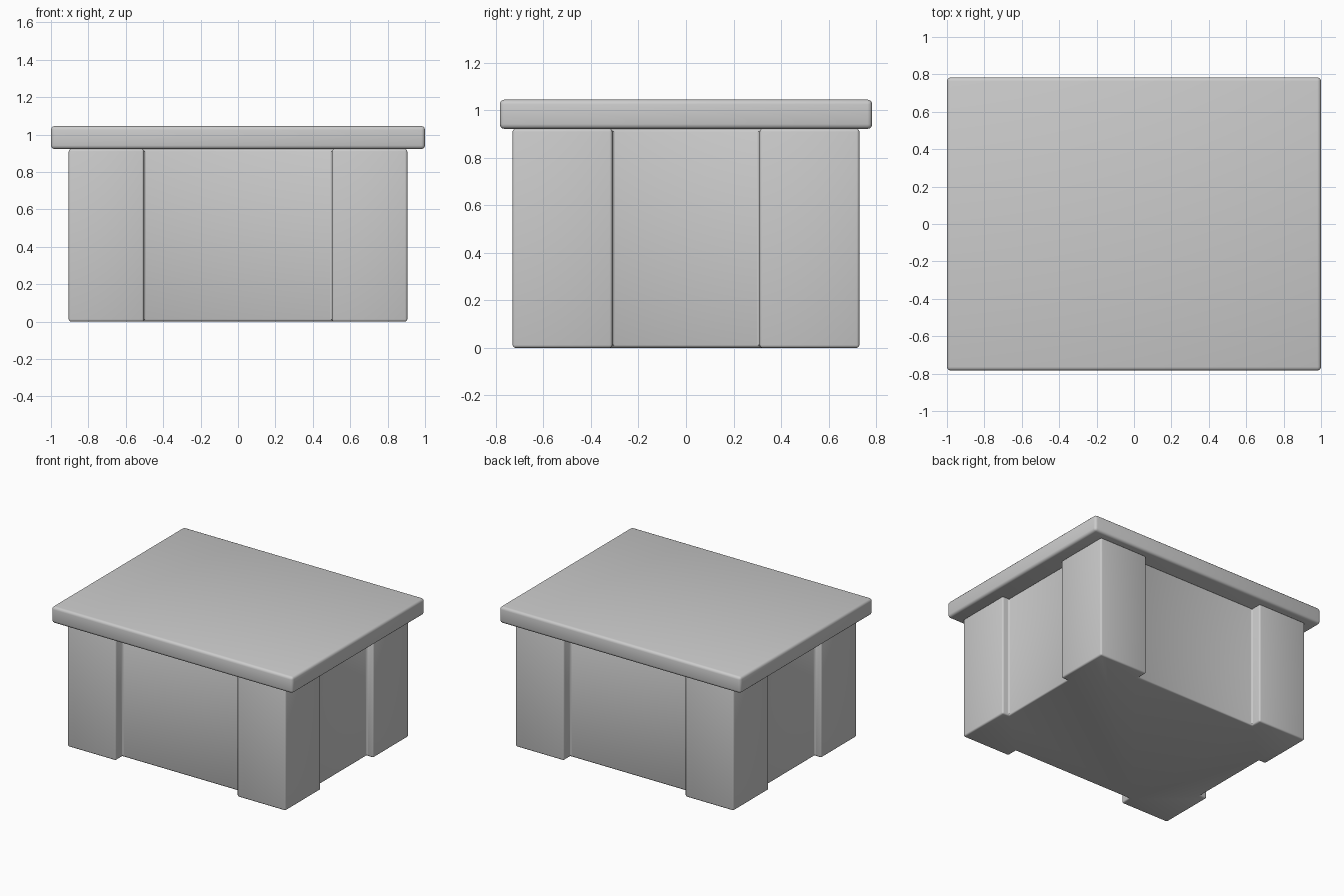
import bpy, bmesh

if "Cube" in bpy.data.objects:
    bpy.data.objects.remove(bpy.data.objects["Cube"])


def prism(name, outline, z0, z1, bevel):
    """Extrude a plan outline from z0 to z1 and round its edges."""
    bm = bmesh.new()
    base = bm.faces.new([bm.verts.new((x, y, z0)) for x, y in outline])
    top = bmesh.ops.extrude_face_region(bm, geom=[base], use_keep_orig=True)
    verts = [v for v in top["geom"] if isinstance(v, bmesh.types.BMVert)]
    bmesh.ops.translate(bm, verts=verts, vec=(0, 0, z1 - z0))
    bmesh.ops.recalc_face_normals(bm, faces=bm.faces[:])
    mesh = bpy.data.meshes.new(name)
    bm.to_mesh(mesh)
    bm.free()
    obj = bpy.data.objects.new(name, mesh)
    bpy.context.collection.objects.link(obj)
    mod = obj.modifiers.new("soft_edges", "BEVEL")
    mod.width = bevel
    mod.segments = 3
    bpy.ops.object.select_all(action="DESELECT")
    obj.select_set(True)
    bpy.context.view_layer.objects.active = obj
    bpy.ops.object.modifier_apply(modifier=mod.name)
    bpy.ops.object.shade_smooth_by_angle()
    return obj


# Body: box with four projecting corner posts and recessed side panels
POST_X, POST_Y = 0.905, 0.73      # outer faces of the posts
INNER_X, INNER_Y = 0.503, 0.31    # inner edges of the posts
PANEL_X, PANEL_Y = 0.85, 0.65     # recessed panel faces
corner = [(PANEL_X, INNER_Y), (POST_X, INNER_Y), (POST_X, POST_Y),
          (INNER_X, POST_Y), (INNER_X, PANEL_Y)]
outline = []
for sx, sy in ((1, 1), (-1, 1), (-1, -1), (1, -1)):
    pts = [(x * sx, y * sy) for x, y in corner]
    outline += pts if sx * sy > 0 else pts[::-1]
prism("body", outline, 0.0, 0.922, 0.012)

# Lid: overhanging slab
LID_X, LID_Y = 1.0, 0.784
prism("lid", [(-LID_X, -LID_Y), (LID_X, -LID_Y), (LID_X, LID_Y), (-LID_X, LID_Y)],
      0.922, 1.045, 0.02)
